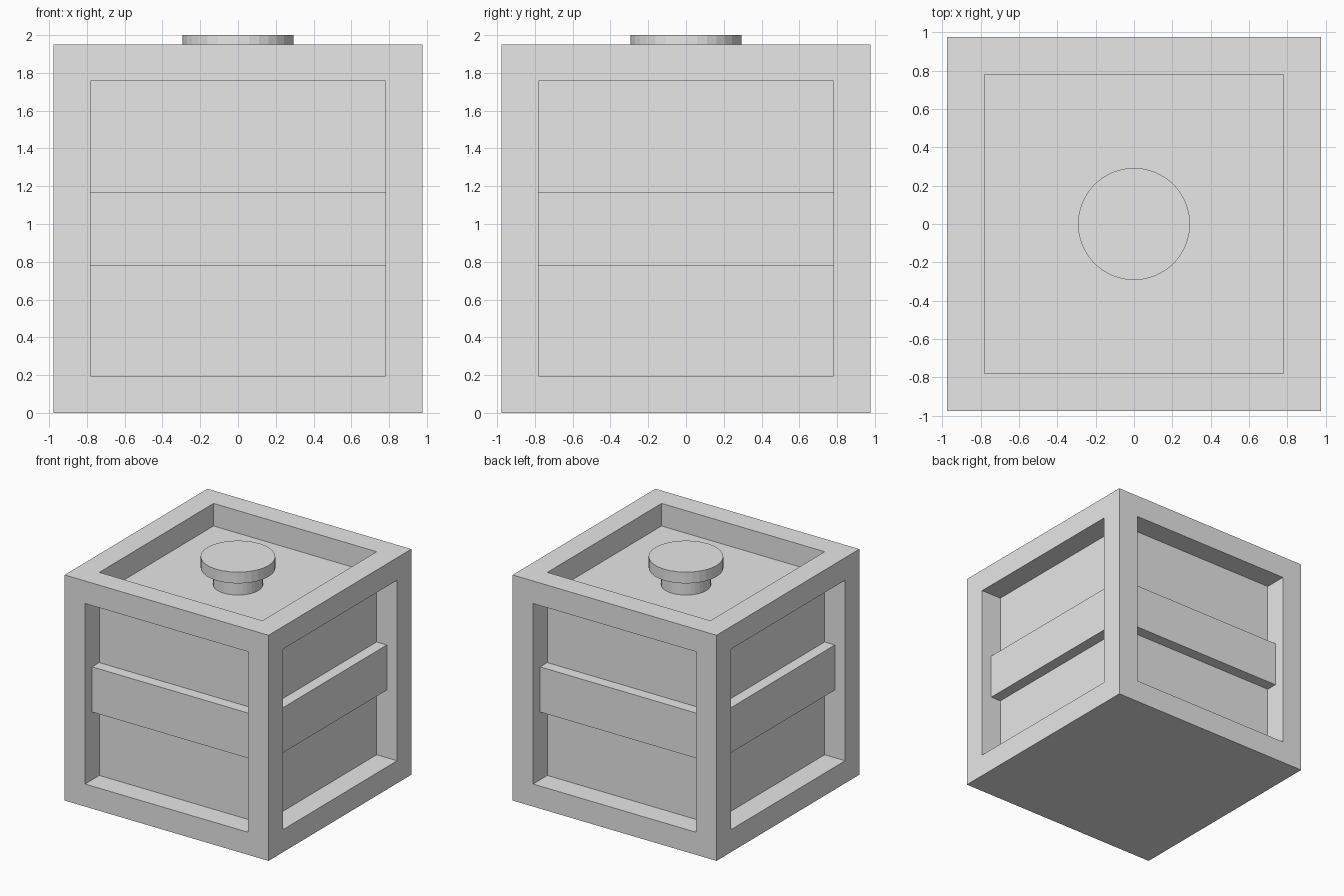
import bpy
import bmesh
import math
from mathutils import Matrix, Vector

if "Cube" in bpy.data.objects:
    bpy.data.objects.remove(bpy.data.objects["Cube"], do_unlink=True)

U = 2 / 41            # module: the crate is 40 modules wide, 41 tall with knob
SIDE = 40 * U
RAIL = 4 * U          # frame width and recess depth
PANEL = SIDE - 2 * RAIL

grey = bpy.data.materials.new("plain grey")
grey.use_nodes = True
grey.diffuse_color = (0.8, 0.8, 0.8, 1)
grey.node_tree.nodes["Principled BSDF"].inputs["Base Color"].default_value = (0.8, 0.8, 0.8, 1)


def add_object(name, bm):
    bmesh.ops.recalc_face_normals(bm, faces=bm.faces)
    mesh = bpy.data.meshes.new(name)
    bm.to_mesh(mesh)
    bm.free()
    mesh.materials.append(grey)
    obj = bpy.data.objects.new(name, mesh)
    bpy.context.collection.objects.link(obj)
    return obj


def box(size, centre):
    bm = bmesh.new()
    bmesh.ops.create_cube(bm, size=1)
    bmesh.ops.scale(bm, vec=size, verts=bm.verts)
    bmesh.ops.translate(bm, vec=centre, verts=bm.verts)
    return bm


def disc(name, radius, bottom, top):
    bm = bmesh.new()
    bmesh.ops.create_cone(bm, cap_ends=True, segments=32, radius1=radius, radius2=radius,
                          depth=top - bottom,
                          matrix=Matrix.Translation((0, 0, (top + bottom) / 2)))
    return add_object(name, bm)


# Crate body: recessed panels on the four sides and the top, plain underside
bm = box((SIDE, SIDE, SIDE), (0, 0, SIDE / 2))
bm.normal_update()
panels = [f for f in bm.faces if f.normal.z > -0.5]
bmesh.ops.inset_individual(bm, faces=panels, thickness=RAIL, use_even_offset=True)
for face in panels:
    inward = face.normal * -RAIL
    floor = bmesh.ops.extrude_discrete_faces(bm, faces=[face])["faces"][0]
    bmesh.ops.translate(bm, vec=inward, verts=floor.verts)
add_object("crate_body", bm)

# Horizontal band across each side panel, half as deep as the recess
for i, side in enumerate(("front", "left", "back", "right")):
    band = box((PANEL, RAIL / 2, 2 * RAIL), (0, -PANEL / 2 - RAIL / 4, SIDE / 2))
    bmesh.ops.rotate(band, cent=Vector(), matrix=Matrix.Rotation(i * math.pi / 2, 3, "Z"),
                     verts=band.verts)
    add_object(side + "_band", band)

# Lid knob: a narrow stem under a wide cap
disc("knob_stem", RAIL, SIDE - RAIL, SIDE - U)
disc("knob_cap", 6 * U, SIDE - U, SIDE + U)
